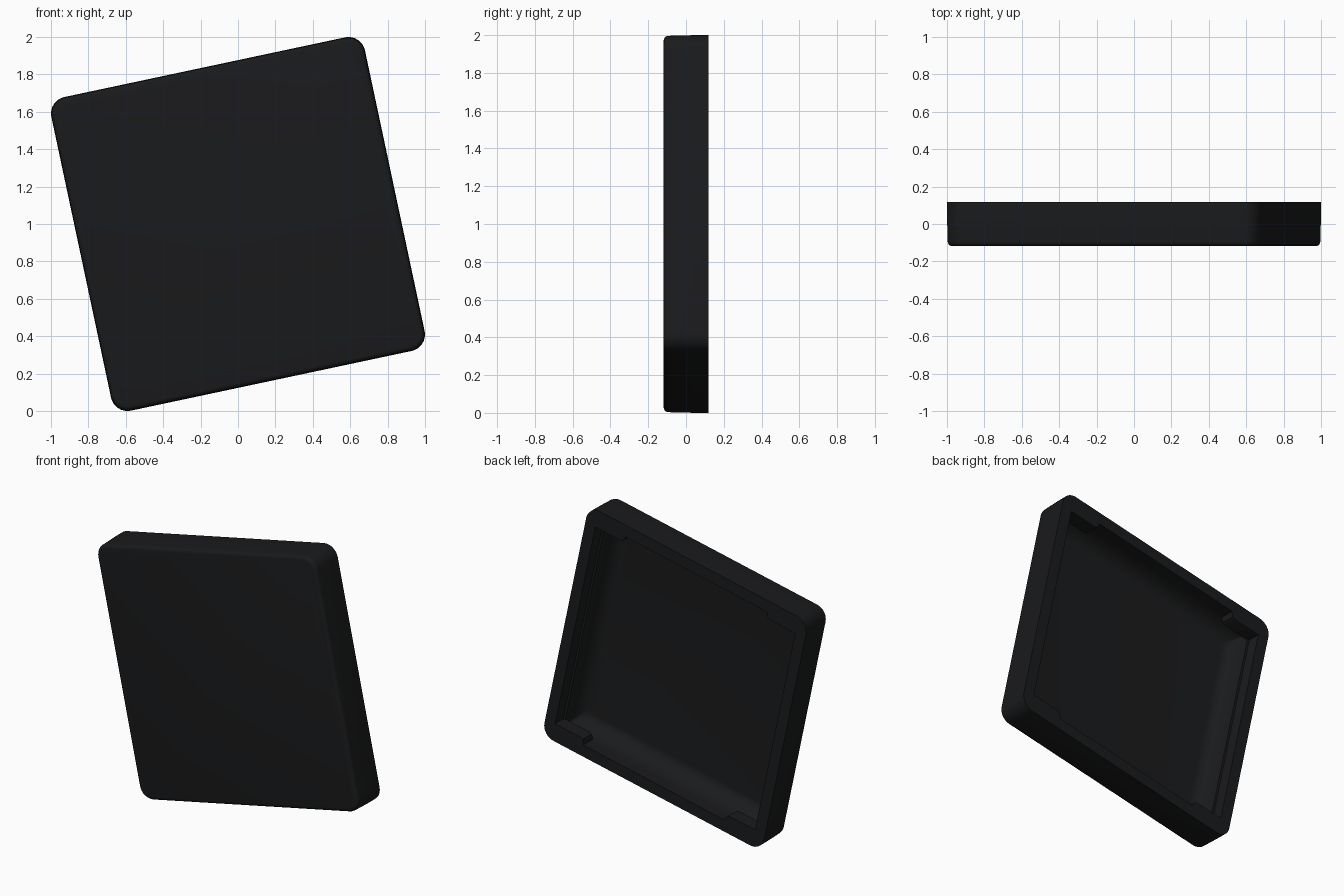
import bpy, bmesh, math
from mathutils import Matrix

if "Cube" in bpy.data.objects:
    bpy.data.objects.remove(bpy.data.objects["Cube"])

TILT = Matrix.Translation((0, 0, 1)) @ Matrix.Rotation(math.radians(-12), 4, 'Y')
mat = bpy.data.materials.new("black_plastic")
mat.diffuse_color = (0.010, 0.0105, 0.0115, 1)
mat.use_nodes = True
mat.node_tree.nodes["Principled BSDF"].inputs["Base Color"].default_value = mat.diffuse_color


def ring(bm, hx, hz, r, y, n=8):
    """Rounded rectangle loop in the xz plane at depth y."""
    vs = []
    for k, (sx, sz) in enumerate([(1, 1), (-1, 1), (-1, -1), (1, -1)]):
        for i in range(n + 1):
            a = math.pi / 2 * (k + i / n)
            vs.append(bm.verts.new((sx * (hx - r) + r * math.cos(a), y,
                                    sz * (hz - r) + r * math.sin(a))))
    return vs


def finish(bm, name):
    bmesh.ops.recalc_face_normals(bm, faces=bm.faces)
    bmesh.ops.transform(bm, matrix=TILT, verts=bm.verts)
    me = bpy.data.meshes.new(name)
    bm.to_mesh(me)
    bm.free()
    ob = bpy.data.objects.new(name, me)
    bpy.context.collection.objects.link(ob)
    me.materials.append(mat)
    bpy.ops.object.select_all(action='DESELECT')
    ob.select_set(True)
    bpy.context.view_layer.objects.active = ob
    bpy.ops.object.shade_smooth_by_angle(angle=math.radians(35))
    return ob


# Hollow cap: front face, rounded front edge, walls, rim, small step, bowl floor
bm = bmesh.new()
profile = []
for i in range(5):
    a = math.pi / 2 * i / 4
    h = 0.830 + 0.024 * math.sin(a)
    profile.append((h, h, 0.065 + 0.024 * math.sin(a), -0.094 - 0.024 * math.cos(a)))
profile += [(0.857, 0.857, 0.09, 0.04), (0.857, 0.857, 0.09, 0.118),
            (0.780, 0.778, 0.01, 0.118), (0.780, 0.778, 0.01, 0.03),
            (0.765, 0.778, 0.01, 0.03)]
for i in range(1, 8):
    a = math.pi / 2 * i / 7
    d = 0.09 * (1 - math.cos(a))
    profile.append((0.765 - d, 0.778 - d, 0.01 + d / 2, 0.03 - 0.135 * math.sin(a)))
loops = [ring(bm, *p) for p in profile]
for a, b in zip(loops, loops[1:]):
    for i in range(len(a)):
        j = (i + 1) % len(a)
        bm.faces.new((a[i], a[j], b[j], b[i]))
bm.faces.new(loops[0])
bm.faces.new(loops[-1])
finish(bm, "cap_shell")

# Corner tabs, flush with the rim, on the upper and lower walls
for sx, side in ((-1, "left"), (1, "right")):
    for sz, level in ((-1, "lower"), (1, "upper")):
        bm = bmesh.new()
        outline = [(0.55, 0.79), (0.555, 0.76), (0.565, 0.743), (0.585, 0.735),
                   (0.785, 0.735), (0.785, 0.79)]
        rims = [[bm.verts.new((sx * x, y, sz * z)) for x, z in outline]
                for y in (0.02, 0.118)]
        n = len(outline)
        for i in range(n):
            j = (i + 1) % n
            bm.faces.new((rims[0][i], rims[0][j], rims[1][j], rims[1][i]))
        for r in rims:
            bm.faces.new(r)
        finish(bm, f"{level}_{side}_tab")
